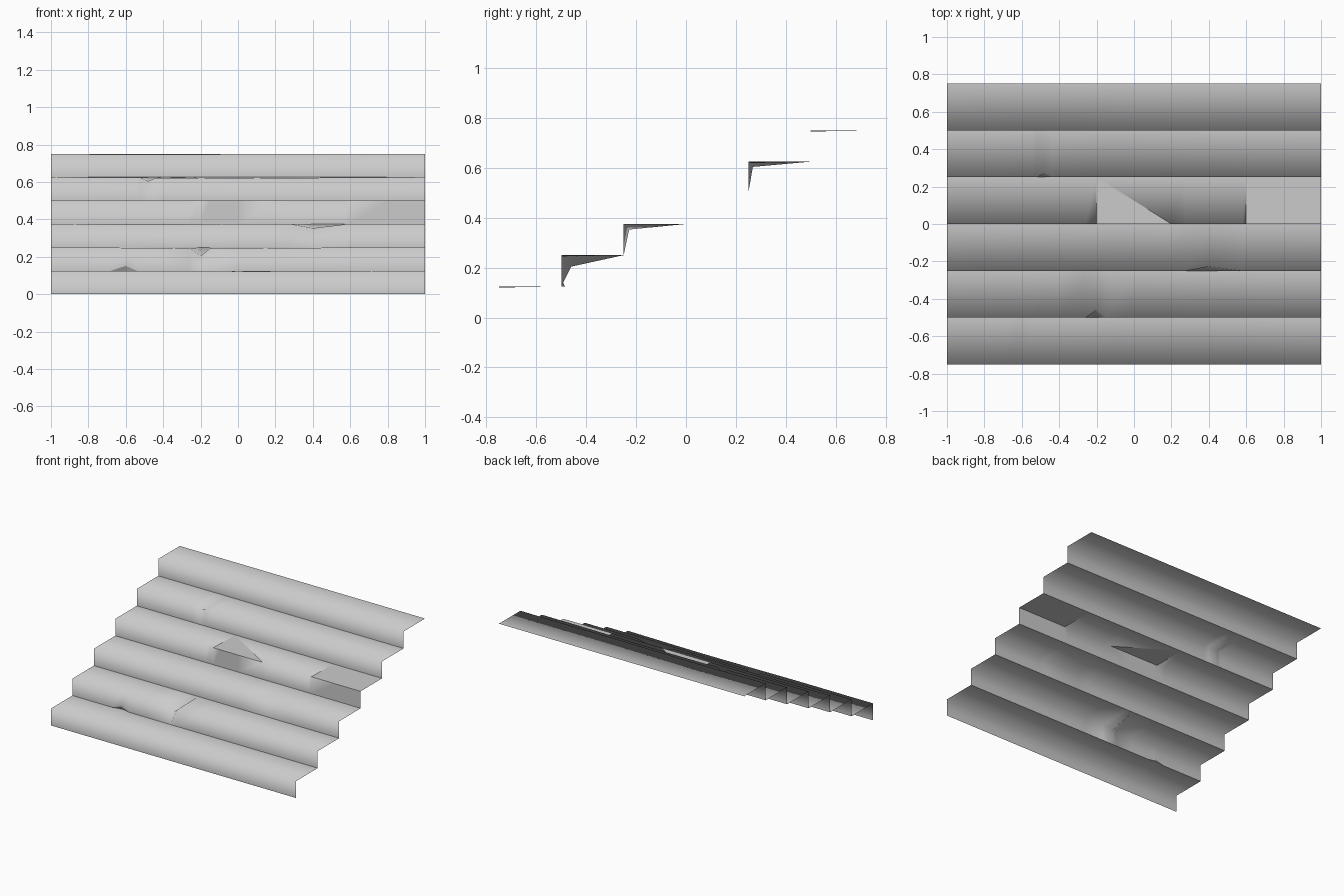
import bpy
import bmesh
import math

cube = bpy.data.objects.get("Cube")
if cube:
    bpy.data.objects.remove(cube, do_unlink=True)

STEPS, RISE, RUN = 6, 0.125, 0.25
BROKEN = 3                     # step with the cracked tread
DENT_STEP, DENT_X = 1, -0.6    # hollow at the foot of a riser

# Chips in the nosings: step -> (left, middle, right, depth)
CHIPS = {1: (-0.26, -0.2, -0.15, 0.04),
         2: (0.28, 0.4, 0.58, 0.022),
         4: (-0.52, -0.48, -0.44, 0.018)}

# Shared columns across the width
xs = {round(-1 + 0.2 * i, 2) for i in range(11)} | {-0.68, -0.54}
for chip in CHIPS.values():
    xs.update(chip[:3])
xs = sorted(xs)
last = len(xs) - 1


def chip_depth(step, x):
    if step not in CHIPS:
        return 0.0
    left, mid, right, depth = CHIPS[step]
    side = (x - left) / (mid - left) if x <= mid else (right - x) / (right - mid)
    return depth * max(0.0, side)


def wear(step, x):
    if step == BROKEN:
        return 0.0
    return 0.003 * (1 + math.sin(3 * x + 2 * step)) * (1 - x * x)


bm = bmesh.new()


def face(verts, smooth=True):
    f = bm.faces.new(verts)
    f.smooth = smooth
    return f


# Rows of points: inner corners and front nosings
corners, nosings = [], []
for k in range(STEPS + 1):
    y = -0.75 + RUN * k
    row = []
    for x in xs:
        push = 0.015 if (k == DENT_STEP and x == DENT_X) else 0
        row.append(bm.verts.new((x, y + push, RISE * k)))
    corners.append(row)
    if k < STEPS:
        nosings.append([bm.verts.new((x, y + chip_depth(k, x),
                                      RISE * (k + 1) - chip_depth(k, x) - wear(k, x)))
                        for x in xs])

# Risers, with a small hollow at the foot of one
apex = bm.verts.new((DENT_X, -0.75 + RUN * DENT_STEP, RISE * DENT_STEP + 0.026))
dent = xs.index(DENT_X)
for k in range(STEPS):
    low, top = corners[k], nosings[k]
    for i in range(last):
        if k == DENT_STEP and i == dent - 1:
            face((low[i], apex, top[i + 1], top[i]))
            face((low[i], low[i + 1], apex), False)
        elif k == DENT_STEP and i == dent:
            face((apex, low[i + 1], top[i + 1], top[i]))
            face((low[i], low[i + 1], apex), False)
        else:
            face((low[i], low[i + 1], top[i + 1], top[i]))

# Treads, with two flat triangular slabs on the cracked one
slabs = [(xs.index(-0.2), xs.index(0.2)), (xs.index(0.6), last)]
for k in range(STEPS):
    front, back = nosings[k], corners[k + 1]
    for i in range(last):
        if k == BROKEN and any(a <= i < b for a, b in slabs):
            continue
        face((front[i], front[i + 1], back[i + 1], back[i]))
    if k == BROKEN:
        for a, b in slabs:
            face(front[a:b + 1] + [back[a]], False)
            for i in range(a, b):
                face((front[b], back[i + 1], back[i]))

# Hard creases along the inner corners
for row in corners:
    for a, b in zip(row, row[1:]):
        edge = bm.edges.get((a, b))
        if edge:
            edge.smooth = False

mesh = bpy.data.meshes.new("stair_flight")
bm.to_mesh(mesh)
bm.free()

stone = bpy.data.materials.new("pale grey stone")
stone.use_nodes = True
grey = (0.6, 0.6, 0.6, 1)
stone.diffuse_color = grey
for node in stone.node_tree.nodes:
    if node.type == "BSDF_PRINCIPLED":
        node.inputs["Base Color"].default_value = grey
mesh.materials.append(stone)

stairs = bpy.data.objects.new("stair_flight", mesh)
bpy.context.collection.objects.link(stairs)
